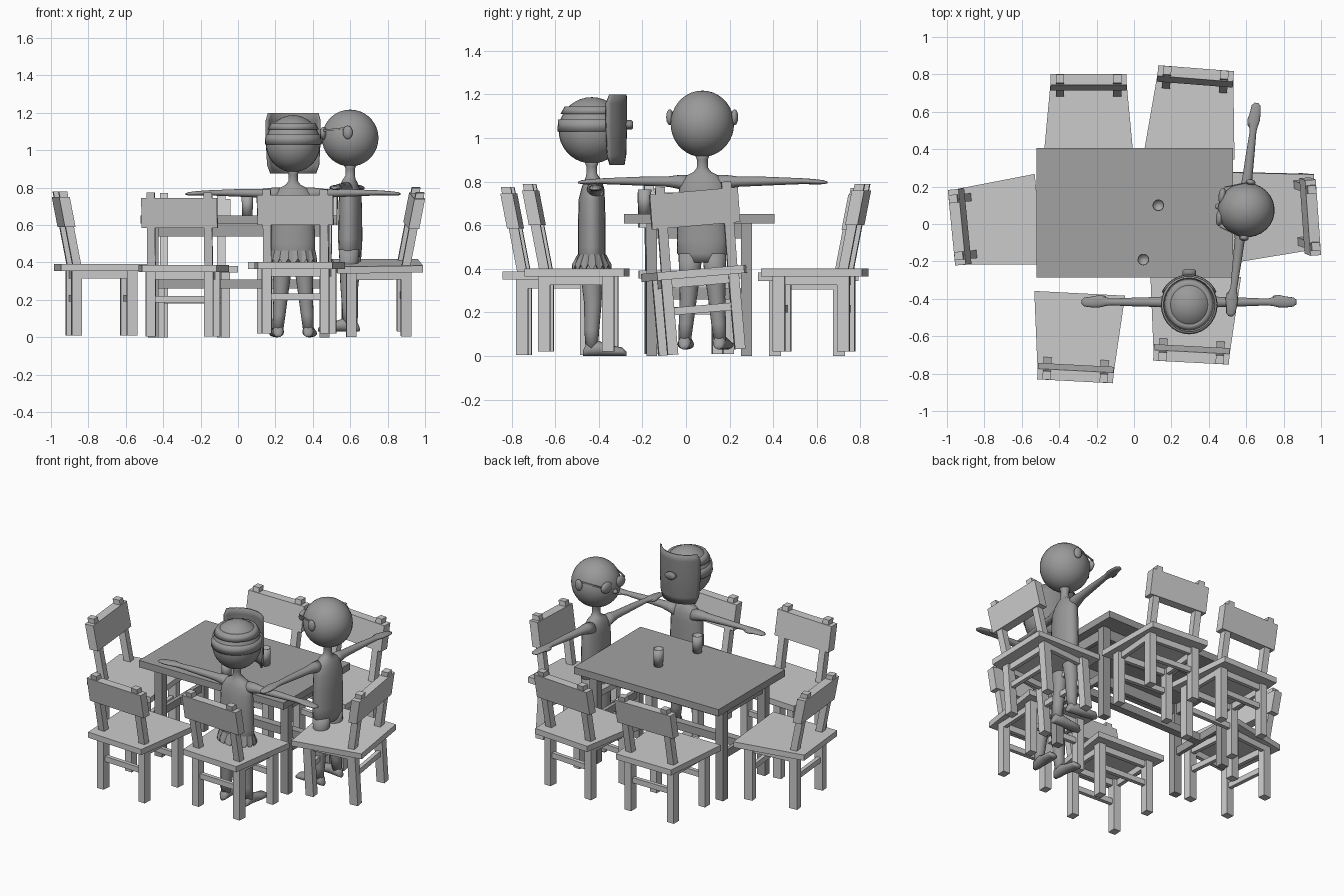
import bpy, bmesh, math
from mathutils import Matrix, Vector

if "Cube" in bpy.data.objects:
    bpy.data.objects.remove(bpy.data.objects["Cube"])

def mat(name, v):
    m = bpy.data.materials.new(name)
    m.diffuse_color = (v, v, v, 1)
    m.use_nodes = True
    m.node_tree.nodes["Principled BSDF"].inputs["Base Color"].default_value = m.diffuse_color
    return m

CHAIR = mat("light grey chair", 0.60)
TABLE = mat("mid grey table", 0.36)
BODY = mat("figure grey", 0.32)
MASK = mat("dark grey mask", 0.25)
CUP = mat("cup grey", 0.38)

def finish(name, bm, material, M=Matrix(), smooth=False):
    bmesh.ops.recalc_face_normals(bm, faces=bm.faces)
    me = bpy.data.meshes.new(name)
    bm.to_mesh(me)
    bm.free()
    me.materials.append(material)
    for p in me.polygons:
        p.use_smooth = smooth
    ob = bpy.data.objects.new(name, me)
    bpy.context.collection.objects.link(ob)
    ob.matrix_world = M
    return ob

def hexa(bm, bottom, top):
    # solid between two quads
    a = [bm.verts.new(p) for p in bottom]
    b = [bm.verts.new(p) for p in top]
    bm.faces.new(a[::-1])
    bm.faces.new(b)
    for i in range(4):
        j = (i + 1) % 4
        bm.faces.new((a[i], a[j], b[j], b[i]))

def box(bm, x0, x1, y0, y1, z0, z1, shear=0):
    # box whose top is shifted along y by shear
    q = [(x0, y0), (x1, y0), (x1, y1), (x0, y1)]
    hexa(bm, [(x, y, z0) for x, y in q], [(x, y + shear, z1) for x, y in q])

def loft(name, rings, axis, material, M, n=20):
    # elliptical rings (x, y, z, ra, rb) joined along an axis
    bm = bmesh.new()
    loops = []
    for x, y, z, a, b in rings:
        loop = []
        for i in range(n):
            t = 2 * math.pi * i / n
            u, v = a * math.cos(t), b * math.sin(t)
            d = {'x': (0, u, v), 'y': (u, 0, v), 'z': (u, v, 0)}[axis]
            loop.append(bm.verts.new((x + d[0], y + d[1], z + d[2])))
        loops.append(loop)
    for p, q in zip(loops, loops[1:]):
        for i in range(n):
            j = (i + 1) % n
            bm.faces.new((p[i], p[j], q[j], q[i]))
    bm.faces.new(loops[0])
    bm.faces.new(loops[-1])
    return finish(name, bm, material, M, True)

def ball(name, c, r, material, M):
    bm = bmesh.new()
    bmesh.ops.create_uvsphere(bm, u_segments=28, v_segments=18, radius=1,
                              matrix=Matrix.Translation(c) @ Matrix.Diagonal((*r, 1)))
    return finish(name, bm, material, M, True)

# Table: top, aprons, legs, stretchers
bm = bmesh.new()
box(bm, -0.52, 0.53, -0.285, 0.405, 0.607, 0.652)
finish("table_top", bm, TABLE)
bm = bmesh.new()
for y in (-0.165, 0.265):
    box(bm, -0.44, 0.45, y, y + 0.025, 0.54, 0.607)
for x in (-0.465, 0.45):
    box(bm, x, x + 0.025, -0.15, 0.27, 0.54, 0.607)
    box(bm, x, x + 0.025, -0.15, 0.27, 0.26, 0.31)
box(bm, -0.45, 0.46, 0.035, 0.085, 0.26, 0.31)
finish("table_frame", bm, TABLE)
bm = bmesh.new()
for x in (-0.48, 0.435):
    for y in (-0.182, 0.252):
        box(bm, x, x + 0.055, y, y + 0.05, 0, 0.607)
finish("table_legs", bm, TABLE)

# Cups
for x, y in ((0.13, 0.10), (0.05, -0.19)):
    loft("cup", [(x, y, 0.652, .028, .028), (x, y, 0.763, .031, .031),
                 (x, y, 0.763, .027, .027), (x, y, 0.665, .025, .025)], 'z', CUP, Matrix())

# Chairs: local back edge at y = 0, facing +y
def chair(x, y, z, yaw, roll=0):
    M = (Matrix.Translation((x, y, z)) @ Matrix.Rotation(math.radians(roll), 4, 'X')
         @ Matrix.Rotation(math.radians(yaw), 4, 'Z'))
    q = [(-0.2, 0.01), (0.2, 0.01), (0.243, 0.47), (-0.243, 0.47)]
    bm = bmesh.new()
    hexa(bm, [(a, b, 0.345) for a, b in q], [(a, b, 0.382) for a, b in q])
    finish("seat", bm, CHAIR, M)
    bm = bmesh.new()
    for s in (-1, 1):
        box(bm, s * .155 - .024, s * .155 + .024, .07, .125, 0, .35)
        box(bm, s * .175 - .024, s * .175 + .024, .365, .42, 0, .35)
        box(bm, s * .165 - .012, s * .165 + .012, .12, .37, .305, .345)
    finish("chair_legs", bm, CHAIR, M)
    bm = bmesh.new()
    for yy in (.085, .38):
        box(bm, -.155, .155, yy, yy + .025, .18, .215)
        box(bm, -.155, .155, yy, yy + .025, .305, .345)
    finish("chair_rails", bm, CHAIR, M)
    bm = bmesh.new()
    for s in (-1, 1):
        box(bm, s * .153 - .022, s * .153 + .022, .075, .12, .38, .77, -.075)
    finish("back_posts", bm, CHAIR, M)
    bm = bmesh.new()
    box(bm, -.203, .203, .03, .087, .58, .74, -.031)
    finish("back_slat", bm, CHAIR, M)

for c in ((-.975, -.02, .01, -84.4), (-.243, .80, 0, 180), (.332, .832, .02, 175.5),
          (-.315, -.84, .005, -3), (.305, -.74, .02, -3), (.985, .10, .02, 94, 5)):
    chair(*c)

# Figures: local facing +y, arms spread along x
def figure(M):
    loft("torso", [(0, 0, .40, .085, .05), (0, 0, .44, .116, .062), (0, 0, .50, .118, .064),
                   (0, 0, .62, .114, .063), (0, 0, .72, .110, .06), (0, .005, .77, .10, .052),
                   (0, .005, .80, .07, .042), (0, .005, .815, .04, .034), (0, 0, .835, .025, .025),
                   (0, 0, .87, .025, .025), (0, 0, .92, .045, .045)], 'z', BODY, M)
    ball("head", (0, 0, 1.035), (.146, .152, .152), BODY, M)
    for s in (-1, 1):
        loft("arm", [(s * a, .015 + b, c, d, e) for a, b, c, d, e in (
            (.06, 0, .76, .04, .04), (.11, 0, .768, .035, .032), (.16, 0, .77, .027, .024),
            (.30, 0, .772, .023, .02), (.42, 0, .772, .018, .015), (.45, .002, .772, .024, .014),
            (.48, .004, .771, .033, .013), (.52, 0, .769, .029, .012), (.56, 0, .767, .024, .009),
            (.575, 0, .766, .01, .004))], 'x', BODY, M, 16)
        ball("thumb", (s * .475, .042, .768), (.03, .010, .010), BODY, M)
        loft("leg", [(s * a, b, c, d, d) for a, b, c, d in (
            (.055, 0, .44, .055), (.058, 0, .36, .05), (.065, .005, .24, .04),
            (.075, 0, .12, .034), (.082, 0, .03, .028))], 'z', BODY, M, 16)
        loft("foot", [(s * (.08 + a), b, c, d, c) for a, b, c, d in (
            (0, -.04, .012, .014), (0, -.025, .03, .028), (.002, .03, .035, .032),
            (.008, .09, .024, .038), (.012, .14, .02, .036), (.014, .16, .01, .018))], 'y', BODY, M, 16)

masked = Matrix.Translation((.295, -.432, 0))
other = Matrix.Translation((.60, .075, .03)) @ Matrix.Rotation(math.radians(83), 4, 'Z')
figure(masked)
figure(other)

# Ragged skirt on the masked figure
bm = bmesh.new()
n = 32
top = [bm.verts.new((.118 * math.cos(2 * math.pi * i / n), .066 * math.sin(2 * math.pi * i / n), .465))
       for i in range(n)]
low = [bm.verts.new((.130 * math.cos(2 * math.pi * i / n), .092 * math.sin(2 * math.pi * i / n),
                     .385 + .035 * (i % 2))) for i in range(n)]
for i in range(n):
    j = (i + 1) % n
    bm.faces.new((top[i], top[j], low[j], low[i]))
ob = finish("ragged_skirt", bm, BODY, masked)
ob.modifiers.new("thickness", 'SOLIDIFY').thickness = .006

# Curved face mask with snout
bm = bmesh.new()
rows = []
for z, r, w in ((.875, .150, 55), (.92, .158, 62), (1.05, .162, 65), (1.16, .162, 65), (1.2, .160, 58)):
    rows.append([bm.verts.new((r * math.sin(math.radians(w * k / 8)),
                               r * math.cos(math.radians(w * k / 8)), z)) for k in range(-8, 9)])
for p, q in zip(rows, rows[1:]):
    for i in range(16):
        bm.faces.new((p[i], p[i + 1], q[i + 1], q[i]))
ob = finish("face_mask", bm, MASK, masked, True)
ob.modifiers.new("thickness", 'SOLIDIFY').thickness = .01
loft("mask_snout", [(0, .155, 1.06, .036, .022), (0, .182, 1.06, .036, .022),
                    (0, .188, 1.06, .03, .016)], 'y', MASK, masked)

# Straps round the head
def strap(name, z0, z1, r0, r1, M):
    loft(name, [(0, 0, z0, r0 - .012, r0 - .006), (0, 0, z0, r0, r0 + .006),
                (0, 0, z1, r1, r1 + .006), (0, 0, z1, r1 - .012, r1 - .006)], 'z', BODY, M, 28)

strap("lower_strap", 1.03, 1.085, .152, .148, masked)
strap("upper_strap", 1.11, 1.145, .138, .118, masked)

# Ears and eyewear on the other figure
for s in (-1, 1):
    ball("ear", (s * .150, -.005, 1.065), (.016, .026, .036), BODY, other)
    ball("lens", (s * .058, .136, 1.06), (.045, .02, .035), BODY, other)
    bm = bmesh.new()
    hexa(bm, [(s * .152, -.01, 1.085), (s * .156, -.01, 1.085), (s * .11, .13, 1.07), (s * .104, .13, 1.07)],
         [(s * .152, -.01, 1.095), (s * .156, -.01, 1.095), (s * .11, .13, 1.08), (s * .104, .13, 1.08)])
    finish("eyewear_arm", bm, BODY, other)
ball("nose", (0, .152, 1.02), (.016, .016, .014), BODY, other)
